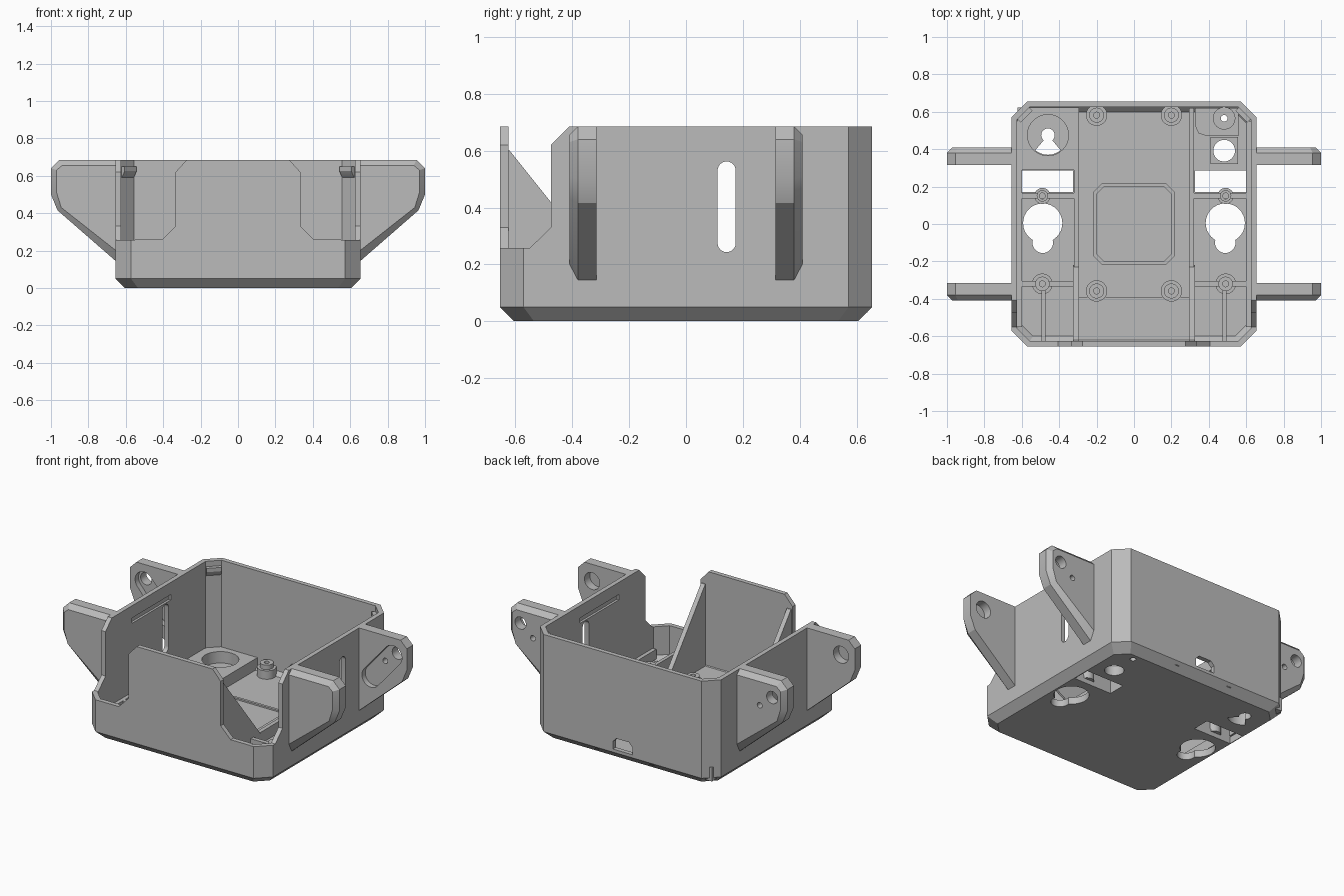
import bpy, bmesh, math
from mathutils import Matrix

cube = bpy.data.objects.get("Cube")
if cube:
    bpy.data.objects.remove(cube, do_unlink=True)

grey = bpy.data.materials.new("plain grey")
grey.use_nodes = True
COLOUR = (0.5, 0.5, 0.5, 1)
grey.diffuse_color = COLOUR
grey.node_tree.nodes["Principled BSDF"].inputs["Base Color"].default_value = COLOUR


def loft(name, rings):
    """Closed solid through rings of equal point count."""
    bm = bmesh.new()
    loops = [[bm.verts.new(p) for p in ring] for ring in rings]
    n = len(loops[0])
    for a, b in zip(loops, loops[1:]):
        for i in range(n):
            bm.faces.new((a[i], a[(i + 1) % n], b[(i + 1) % n], b[i]))
    bm.faces.new(loops[0])
    bm.faces.new(loops[-1])
    bmesh.ops.recalc_face_normals(bm, faces=bm.faces)
    mesh = bpy.data.meshes.new(name)
    bm.to_mesh(mesh)
    bm.free()
    mesh.materials.append(grey)
    ob = bpy.data.objects.new(name, mesh)
    bpy.context.collection.objects.link(ob)
    return ob


def prism(name, pts, axis, a, b):
    """Extrude a 2D outline along an axis from a to b."""
    place = {"x": lambda p, t: (t, p[0], p[1]),
             "y": lambda p, t: (p[0], t, p[1]),
             "z": lambda p, t: (p[0], p[1], t)}[axis]
    return loft(name, [[place(p, t) for p in pts] for t in (a, b)])


def rect(x0, x1, y0, y1):
    return [(x0, y0), (x1, y0), (x1, y1), (x0, y1)]


def box(name, x0, x1, y0, y1, z0, z1):
    return prism(name, rect(x0, x1, y0, y1), "z", z0, z1)


def arc(x, y, r, start=0, sweep=360, n=32):
    count = n if sweep == 360 else n + 1
    return [(x + r * math.cos(math.radians(start + sweep * i / n)),
             y + r * math.sin(math.radians(start + sweep * i / n))) for i in range(count)]


def capsule(x0, y0, x1, y1, r):
    ang = math.degrees(math.atan2(y1 - y0, x1 - x0))
    return arc(x1, y1, r, ang - 90, 180, 12) + arc(x0, y0, r, ang + 90, 180, 12)


def octagon(h, c, z):
    k = h - c
    return [(x, y, z) for x, y in ((k, -h), (h, -k), (h, k), (k, h),
                                   (-k, h), (-h, k), (-h, -k), (-k, -h))]


def cut(ob, *cutters):
    for cutter in cutters:
        mod = ob.modifiers.new("cut", "BOOLEAN")
        mod.operation, mod.solver, mod.object = "DIFFERENCE", "EXACT", cutter
        bpy.context.view_layer.update()
        graph = bpy.context.evaluated_depsgraph_get()
        mesh = bpy.data.meshes.new_from_object(ob.evaluated_get(graph))
        ob.modifiers.clear()
        ob.data = mesh
        bpy.data.objects.remove(cutter, do_unlink=True)


# Open tray with chamfered corners and base
body = loft("tray_body", [octagon(0.605, 0.07, 0), octagon(0.655, 0.083, 0.05),
                          octagon(0.655, 0.083, 0.685)])
cut(body, loft("cavity", [octagon(0.6, 0.06, 0.045), octagon(0.625, 0.068, 0.07),
                          octagon(0.625, 0.068, 0.8)]))

# Wall openings
window = [(-0.07, 0.07), (0.07, 0.07), (0.07, 0.12), (0.045, 0.145), (-0.045, 0.145), (-0.07, 0.12)]
cut(body, prism("rear_window", window, "y", 0.58, 0.8))
for s in (-1, 1):
    front = [(0.27, 0.69), (0.333, 0.62), (0.333, 0.33), (0.405, 0.258),
             (0.8, 0.258), (0.8, 0.8), (0.27, 0.8)]
    side = [(-0.8, 0.257), (-0.55, 0.257), (-0.475, 0.33), (-0.475, 0.62),
            (-0.405, 0.69), (-0.405, 0.8), (-0.8, 0.8)]
    cut(body, prism("front_notch", [(s * x, z) for x, z in front], "y", -0.8, -0.605),
        prism("side_notch", side, "x", s * 0.55, s * 0.8),
        prism("side_slot", capsule(0.143, 0.275, 0.143, 0.53, 0.032), "x", s * 0.55, s * 0.8),
        box("inner_groove", s * 0.6, s * 0.64, -0.2, 0.2, 0.57, 0.605))

# Raised rear corner blocks on the floor
left_block = box("round_recess_block", -0.622, -0.295, 0.29, 0.622, 0.03, 0.12)
cut(left_block, prism("recess", arc(-0.46, 0.475, 0.11), "z", 0.02, 0.2))
step = [(0.325, 0.62), (0.325, 0.53), (0.345, 0.485), (0.39, 0.47), (0.56, 0.47), (0.56, 0.62)]
right_block = prism("rear_step_block", step, "z", 0.03, 0.1)
pad = box("square_hole_pad", 0.41, 0.555, 0.32, 0.465, 0.03, 0.06)
post = prism("rear_post", arc(0.482, 0.565, 0.06), "z", 0.03, 0.13)

# Holes through the floor
for ob in (body, right_block, post):
    cut(ob, prism("pin_hole", arc(0.482, 0.565, 0.018, n=16), "z", -0.1, 0.3))
for ob in (body, pad):
    cut(ob, prism("round_hole", arc(0.482, 0.392, 0.058), "z", -0.1, 0.3))
cut(body, prism("small_keyhole", arc(-0.46, 0.475, 0.036), "z", -0.1, 0.2),
    prism("keyhole_fan", [(-0.46, 0.475)] + arc(-0.46, 0.475, 0.105, 230, 80, 10), "z", -0.1, 0.2))
for s in (-1, 1):
    cut(body, box("floor_opening", s * 0.325, s * 0.6, 0.17, 0.285, -0.1, 0.2),
        prism("keyhole_large", arc(s * 0.488, 0.005, 0.105), "z", -0.1, 0.2),
        prism("keyhole_small", arc(s * 0.488, -0.1, 0.055), "z", -0.1, 0.2))

# Mounting ears
OUTER = [(0.64, 0.132), (0.965, 0.415), (1, 0.5), (1, 0.64), (0.955, 0.685), (0.64, 0.685)]
FACE = [(0.64, 0.19), (0.945, 0.43), (0.97, 0.51), (0.97, 0.63), (0.94, 0.655), (0.64, 0.655)]
for sx, side in ((1, "left"), (-1, "right")):
    for sy, end in ((-1, "front"), (1, "rear")):
        ear = loft(f"{end}_{side}_ear", [[(sx * x, sy * y, z) for x, z in ring] for y, ring in
                                         ((0.315, OUTER), (0.38, OUTER), (0.41, FACE))])
        if end == "rear":
            cut(ear, prism("ear_hole", arc(sx * 0.91, 0.575, 0.04), "y", 0.2, 0.5),
                prism("ear_pin_hole", arc(sx * 0.82, 0.5, 0.018, n=16), "y", 0.2, 0.5),
                prism("ear_pocket", capsule(sx * 0.74, 0.385, sx * 0.9, 0.57, 0.065), "y", 0.2, 0.35))
        else:
            cut(ear, prism("ear_socket", arc(sx * 0.9, 0.575, 0.055), "y", -0.37, -0.2))

# Internal ribs, gussets, catches and screw bosses
for s, side in ((1, "left"), (-1, "right")):
    gusset = [(-0.63, 0.03), (-0.22, 0.03), (-0.22, 0.1), (-0.62, 0.6), (-0.63, 0.6)]
    prism(f"{side}_gusset", gusset, "x", s * 0.295, s * 0.325)
    box(f"{side}_long_rib", s * 0.295, s * 0.322, -0.23, 0.62, 0.03, 0.12)
    box(f"{side}_cross_rib", s * 0.31, s * 0.632, 0.137, 0.166, 0.03, 0.12)
    box(f"{side}_front_cross_rib", s * 0.31, s * 0.632, -0.333, -0.305, 0.03, 0.12)
    box(f"{side}_front_rib", s * 0.473, s * 0.495, -0.63, -0.33, 0.03, 0.12)
    box(f"{side}_floor_edge", s * 0.6, s * 0.632, -0.55, 0.55, 0.055, 0.12)
    catch = prism(f"{side}_corner_catch", [(0, 0.585), (-0.015, 0.6), (-0.03, 0.625),
                                           (-0.03, 0.65), (0.01, 0.65), (0.01, 0.585)],
                  "y", -0.045, 0.045)
    catch.data.transform(Matrix.Translation((s * 0.595, 0.595, 0))
                         @ Matrix.Rotation(math.radians(45 if s > 0 else 135), 4, "Z"))
    for x, y, r, top in ((0.2, 0.582, 0.057, 0.13), (0.2, -0.358, 0.057, 0.13),
                         (0.49, 0.15, 0.043, 0.14), (0.49, -0.32, 0.055, 0.14)):
        boss = prism(f"{side}_screw_boss", arc(s * x, y, r), "z", 0.03, top - 0.03)
        neck = prism(f"{side}_boss_neck", arc(s * x, y, r * 0.7), "z", 0.035, top)
        cut(neck, prism("screw_hole", arc(s * x, y, 0.016, n=16), "z", top - 0.05, top + 0.1))

# Floor panel details
box("front_floor_step", -0.295, 0.295, -0.63, -0.39, 0.03, 0.065)


def panel_outline(h, c):
    return [(x, y, z + 0.003) for x, y, z in octagon(h, c, 0)]


rim = prism("panel_rim", panel_outline(0.217, 0.045), "z", 0.04, 0.055)
cut(rim, prism("panel_inset", panel_outline(0.2, 0.04), "z", 0.03, 0.2))
for s in (-1, 1):
    ring = prism("panel_ring", arc(s * 0.14, -0.135, 0.033), "z", 0.04, 0.053)
    cut(ring, prism("ring_bore", arc(s * 0.14, -0.135, 0.02), "z", 0.03, 0.2))
    for w, h in ((0.035, 0.006), (0.006, 0.035)):
        x = s * 0.05
        box("panel_cross", x - w, x + w, -0.135 - h, -0.135 + h, 0.04, 0.053)

# Smooth round parts, keep sharp edges
bpy.ops.object.select_all(action="DESELECT")
for ob in bpy.context.scene.objects:
    if ob.type == "MESH" and grey.name in ob.data.materials:
        ob.select_set(True)
        bpy.context.view_layer.objects.active = ob
bpy.ops.object.shade_smooth_by_angle(angle=math.radians(25))
